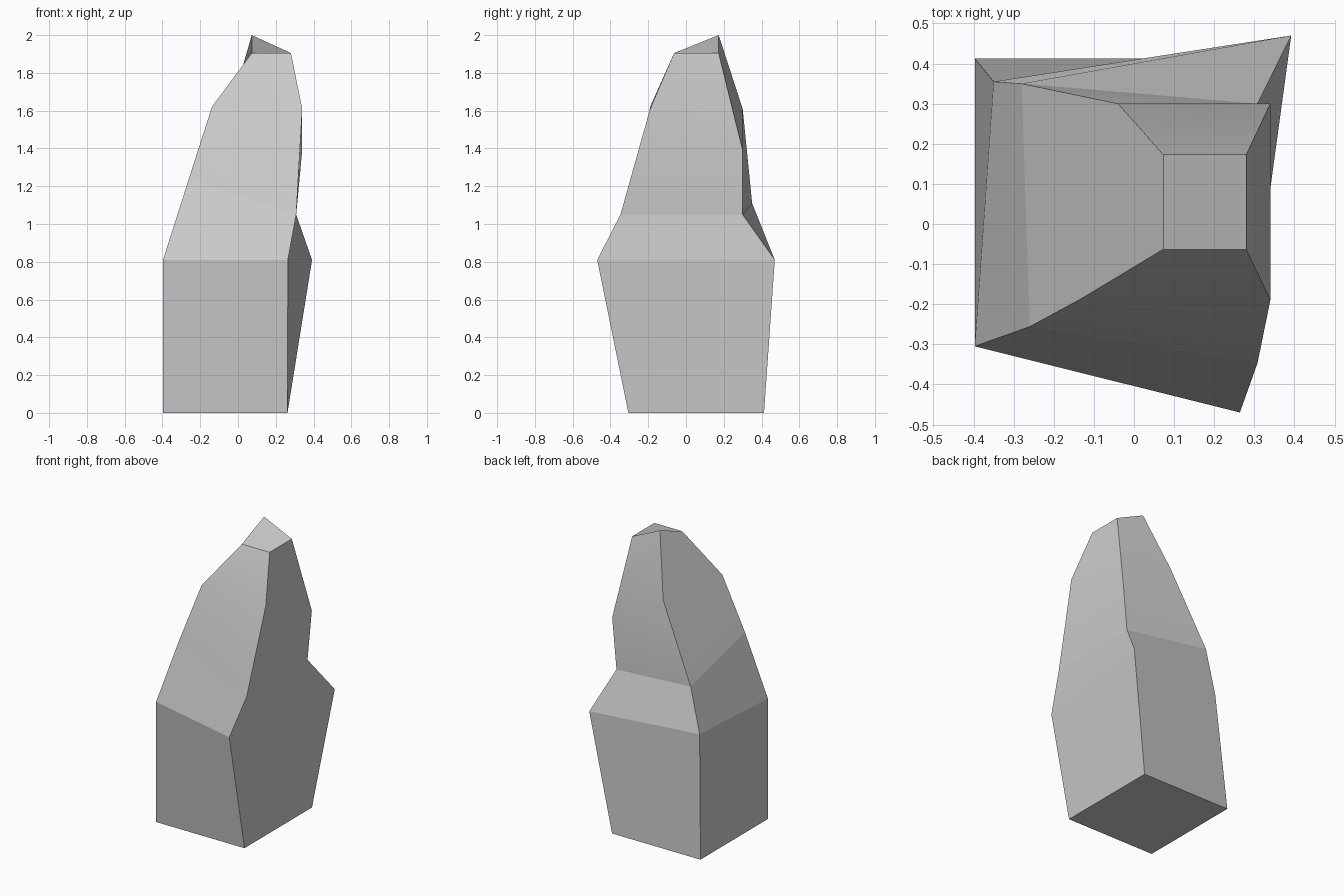
import bpy
import bmesh
import math

# Remove the default object
cube = bpy.data.objects.get("Cube")
if cube:
    bpy.data.objects.remove(cube, do_unlink=True)

# Single stone colour
stone = bpy.data.materials.new("stone_grey")
stone.use_nodes = True
GREY = (0.6, 0.6, 0.6, 1.0)
stone.diffuse_color = GREY
bsdf = next(n for n in stone.node_tree.nodes if n.type == 'BSDF_PRINCIPLED')
bsdf.inputs["Base Color"].default_value = GREY
bsdf.inputs["Roughness"].default_value = 0.9

# Cross-sections from bottom to top: front -x, front +x, back +x, back -x
foot = [(-0.397, -0.305, 0), (0.262, -0.305, 0), (0.262, 0.413, 0), (-0.397, 0.413, 0)]
shoulder = [(-0.397, -0.305, 0.81), (0.264, -0.47, 0.81), (0.392, 0.47, 0.81), (-0.35, 0.355, 0.81)]
waist = [(-0.26, -0.256, 1.24), (0.308, -0.347, 1.05), (0.308, 0.3, 1.05), (-0.28, 0.35, 1.11)]
neck = [(-0.138, -0.19, 1.62), (0.34, -0.19, 1.61), (0.34, 0.3, 1.39), (-0.04, 0.3, 1.61)]
tip = [(0.073, -0.063, 1.905), (0.28, -0.063, 1.905), (0.28, 0.173, 1.905), (0.073, 0.173, 2.0)]
sections = [foot, shoulder, waist, neck, tip]

# Loft the sections into a faceted column
bm = bmesh.new()
rings = [[bm.verts.new(p) for p in section] for section in sections]
bm.faces.new(reversed(rings[0]))
for level, (low, high) in enumerate(zip(rings, rings[1:])):
    for i in range(4):
        j = (i + 1) % 4
        face = bm.faces.new((low[i], low[j], high[j], high[i]))
        face.smooth = level >= 2  # soft bend above the waist
bm.faces.new(rings[-1])

# Keep the vertical corners and the waist crisp; only the neck bends softly
neck_verts = set(rings[3])
for edge in bm.edges:
    edge.smooth = set(edge.verts) <= neck_verts

mesh = bpy.data.meshes.new("standing_rock")
bm.to_mesh(mesh)
bm.free()
mesh.materials.append(stone)
rock = bpy.data.objects.new("standing_rock", mesh)
bpy.context.collection.objects.link(rock)
